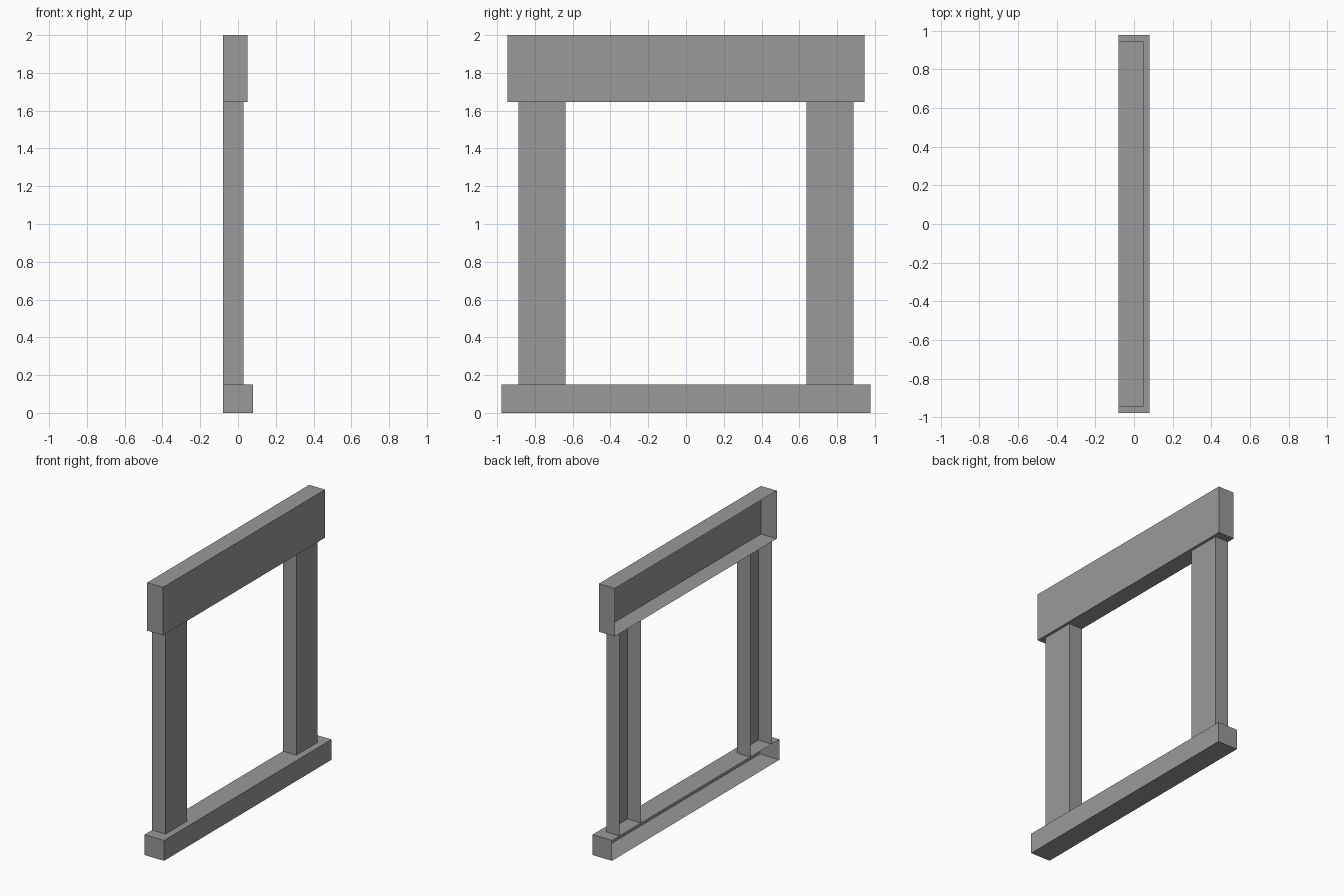
import bpy
import bmesh
from mathutils import Vector

cube = bpy.data.objects.get("Cube")
if cube:
    bpy.data.objects.remove(cube, do_unlink=True)

# Single plain grey
grey = bpy.data.materials.new("plain grey")
grey.use_nodes = True
colour = (0.32, 0.32, 0.32, 1)
grey.diffuse_color = colour
grey.node_tree.nodes["Principled BSDF"].inputs["Base Color"].default_value = colour

BACK = -0.08  # shared plane of the open backs


def shell(name, front, y, z, open_ends=False):
    """Thin box shell open towards -x, and optionally at top and bottom."""
    low, high = Vector((BACK, y[0], z[0])), Vector((front, y[1], z[1]))
    bm = bmesh.new()
    bmesh.ops.create_cube(bm, size=1)
    bmesh.ops.scale(bm, vec=high - low, verts=bm.verts)
    bmesh.ops.translate(bm, vec=(low + high) / 2, verts=bm.verts)
    bm.normal_update()
    removed = [f for f in bm.faces
               if f.normal.x < -0.5 or (open_ends and abs(f.normal.z) > 0.5)]
    bmesh.ops.delete(bm, geom=removed, context='FACES')
    mesh = bpy.data.meshes.new(name)
    bm.to_mesh(mesh)
    bm.free()
    mesh.materials.append(grey)
    obj = bpy.data.objects.new(name, mesh)
    bpy.context.collection.objects.link(obj)
    return obj


# Sill, lintel and the two posts between them
SILL_TOP, LINTEL_BOTTOM = 0.15, 1.645
shell("sill", 0.08, (-0.977, 0.977), (0, SILL_TOP))
shell("lintel", 0.05, (-0.945, 0.945), (LINTEL_BOTTOM, 2))
for name, side in (("near_post", -1), ("far_post", 1)):
    edges = sorted((side * 0.638, side * 0.888))
    shell(name, 0.03, edges, (SILL_TOP, LINTEL_BOTTOM), open_ends=True)
